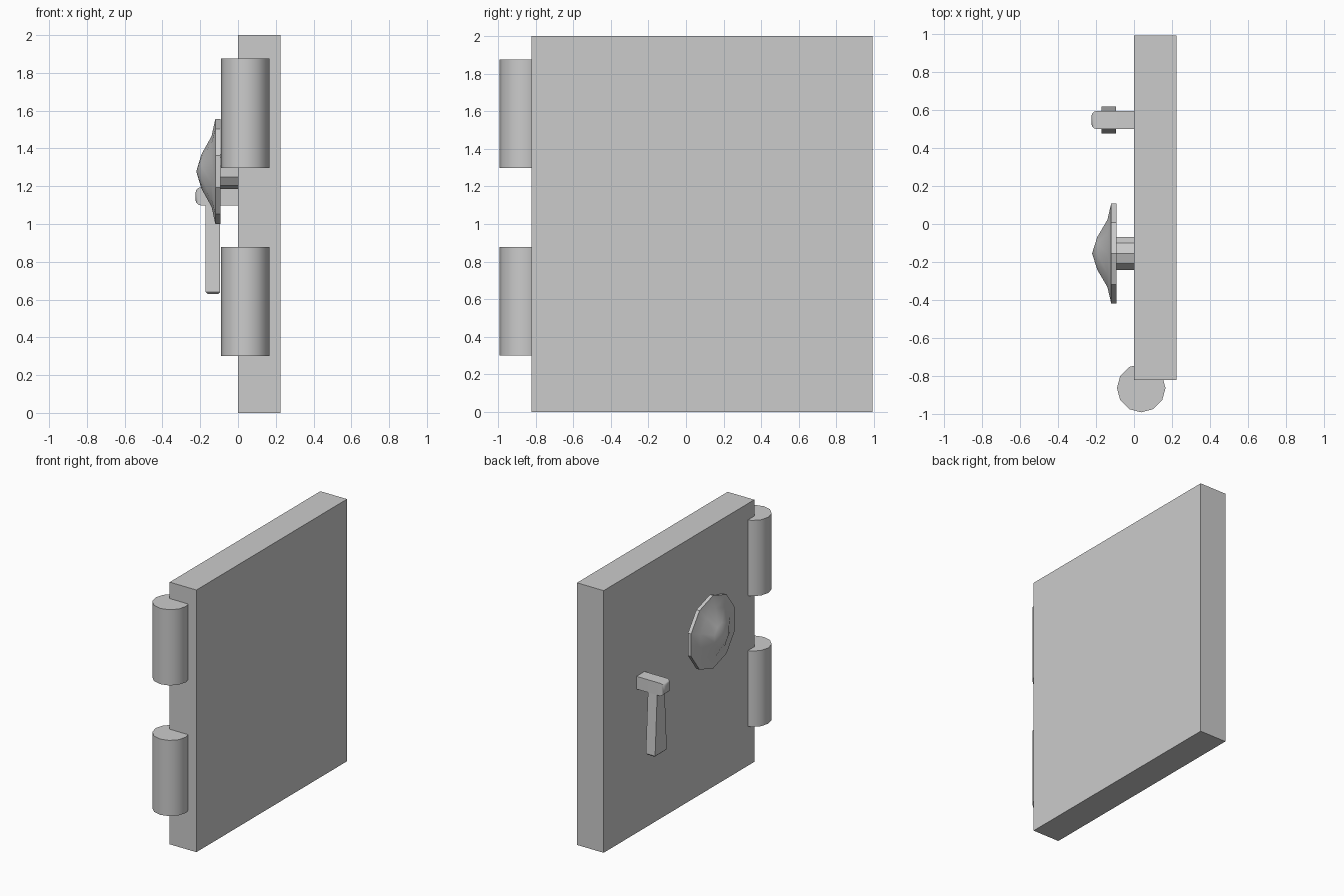
import bpy, bmesh, math

if "Cube" in bpy.data.objects:
    bpy.data.objects.remove(bpy.data.objects["Cube"])


def add_object(name, bm, smooth=False):
    bmesh.ops.recalc_face_normals(bm, faces=bm.faces[:])
    mesh = bpy.data.meshes.new(name)
    bm.to_mesh(mesh)
    bm.free()
    obj = bpy.data.objects.new(name, mesh)
    bpy.context.collection.objects.link(obj)
    if smooth:
        bpy.context.view_layer.objects.active = obj
        obj.select_set(True)
        bpy.ops.object.shade_smooth_by_angle(angle=math.radians(34))
        obj.select_set(False)
    return obj


def box(name, x, y, z, top_y=None):
    """Box from ranges; top_y optionally gives a different width at the top."""
    bm = bmesh.new()
    bmesh.ops.create_cube(bm, size=1)
    for v in bm.verts:
        i, j, k = (int(c > 0) for c in v.co)
        v.co = (x[i], (top_y if top_y and k else y)[j], z[k])
    return bm if name is None else add_object(name, bm)


def bevel_where(bm, test, width, segments):
    edges = [e for e in bm.edges if all(test(v.co) for v in e.verts)]
    bmesh.ops.bevel(bm, geom=edges, offset=width, segments=segments,
                    profile=0.5, affect='EDGES')


def lathe_x(name, profile, y, z, sides, smooth=False):
    """Spin (x, radius) points about an axis parallel to x."""
    bm = bmesh.new()
    rings = []
    for x, r in profile:
        if r == 0:
            rings.append([bm.verts.new((x, y, z))] * sides)
        else:
            rings.append([bm.verts.new((x, y + r * math.sin(a), z + r * math.cos(a)))
                          for a in (2 * math.pi * i / sides for i in range(sides))])
    for a, b in zip(rings, rings[1:]):
        for i in range(sides):
            j = (i + 1) % sides
            bm.faces.new(list(dict.fromkeys((a[i], a[j], b[j], b[i]))))
    for ring in (rings[0], rings[-1]):
        if len(set(ring)) > 1:
            bm.faces.new(ring)
    return add_object(name, bm, smooth)


# Door slab
box("door_slab", (0, 0.225), (-0.823, 0.993), (0, 2))

# Hinge barrels
for name, z0 in (("lower_hinge", 0.30), ("upper_hinge", 1.297)):
    bm = bmesh.new()
    bmesh.ops.create_cone(bm, cap_ends=True, segments=12,
                          radius1=0.128, radius2=0.128, depth=0.578)
    bmesh.ops.translate(bm, verts=bm.verts[:], vec=(0.038, -0.865, z0 + 0.289))
    add_object(name, bm, smooth=True)

# Dial: short stem and domed knob
lathe_x("dial_stem", [(0.01, 0.092), (-0.1, 0.092)], -0.155, 1.278, 10)
lathe_x("dial_knob", [(-0.093, 0.278), (-0.12, 0.278), (-0.14, 0.187),
                      (-0.194, 0.09), (-0.221, 0)], -0.155, 1.278, 10, smooth=True)

# Handle post with rounded end
bm = box(None, (-0.225, 0.01), (0.50, 0.597), (1.098, 1.195))
bevel_where(bm, lambda c: c.x < -0.2, 0.03, 3)
add_object("handle_post", bm, smooth=True)

# Handle lever, flared toward the bottom
bm = box(None, (-0.172, -0.094), (0.477, 0.619), (0.63, 1.12), top_y=(0.505, 0.592))
bevel_where(bm, lambda c: c.z < 0.7, 0.01, 1)
add_object("handle_lever", bm)
